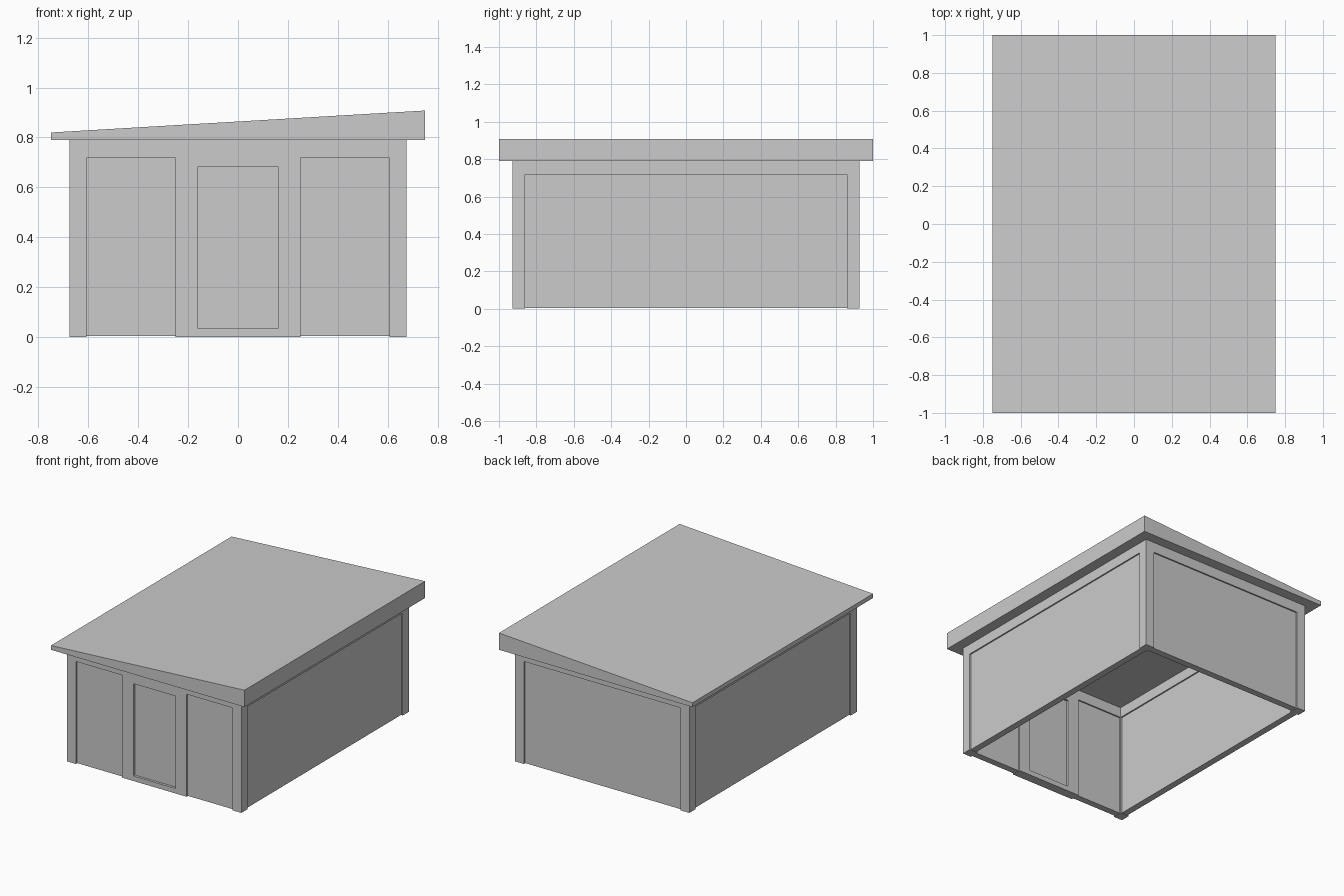
import bpy
import bmesh

if "Cube" in bpy.data.objects:
    bpy.data.objects.remove(bpy.data.objects["Cube"])

X, Y = 0.675, 0.927      # outer wall half sizes
T = 0.067                # frame thickness
TOP = 0.79               # underside of the roof
HEAD = 0.718             # underside of the top beams
INSET = 0.01             # panel recess on both faces


def box(name, x0, x1, y0, y1, z0, z1):
    """Box given by its limits on each axis."""
    bm = bmesh.new()
    bmesh.ops.create_cube(bm, size=1)
    for v in bm.verts:
        v.co = (x1 if v.co.x > 0 else x0,
                y1 if v.co.y > 0 else y0,
                z1 if v.co.z > 0 else z0)
    return add(name, bm)


def add(name, bm):
    bmesh.ops.recalc_face_normals(bm, faces=bm.faces)
    mesh = bpy.data.meshes.new(name)
    bm.to_mesh(mesh)
    bm.free()
    obj = bpy.data.objects.new(name, mesh)
    bpy.context.collection.objects.link(obj)
    return obj


# Sloping roof slab: gable profile extruded front to back
bm = bmesh.new()
profile = [(-0.75, TOP), (0.75, TOP), (0.75, 0.908), (-0.75, 0.82)]
face = bm.faces.new([bm.verts.new((x, -1, z)) for x, z in profile])
ext = bmesh.ops.extrude_face_region(bm, geom=[face])
bmesh.ops.translate(bm, vec=(0, 2, 0),
                    verts=[g for g in ext["geom"] if isinstance(g, bmesh.types.BMVert)])
add("roof", bm)

xi, yi = X - T, Y - T    # inner wall half sizes

# Side walls: corner posts, top beam and recessed panel
for side, s in (("left", -1), ("right", 1)):
    xa, xb = sorted((s * X, s * xi))
    for end, y0, y1 in (("front", -Y, -yi), ("back", yi, Y)):
        box(f"{end}_{side}_post", xa, xb, y0, y1, 0, TOP)
    box(f"{side}_beam", xa, xb, -yi, yi, HEAD, TOP)
    box(f"{side}_panel", xa + INSET, xb - INSET, -yi, yi, 0.003, HEAD)

# Back wall
box("back_beam", -xi, xi, yi, Y, HEAD, TOP)
box("back_panel", -xi, xi, yi + INSET, Y - INSET, 0.003, HEAD)

# Front wall: beam, panels either side and a door surround
D, J = 0.163, 0.25       # door half width, surround half width
box("front_beam", -xi, xi, -Y, -yi, HEAD, TOP)
for side, s in (("left", -1), ("right", 1)):
    xa, xb = sorted((s * J, s * xi))
    box(f"front_{side}_panel", xa, xb, -Y + INSET, -yi - INSET, 0.003, HEAD)
    xa, xb = sorted((s * D, s * J))
    box(f"{side}_door_jamb", xa, xb, -Y, -yi, 0, HEAD)
box("door_lintel", -D, D, -Y, -yi, 0.682, HEAD)
box("door_sill", -D, D, -Y, -yi, 0, 0.035)
box("door", -D, D, -Y + 0.017, -yi - 0.017, 0.035, 0.682)
